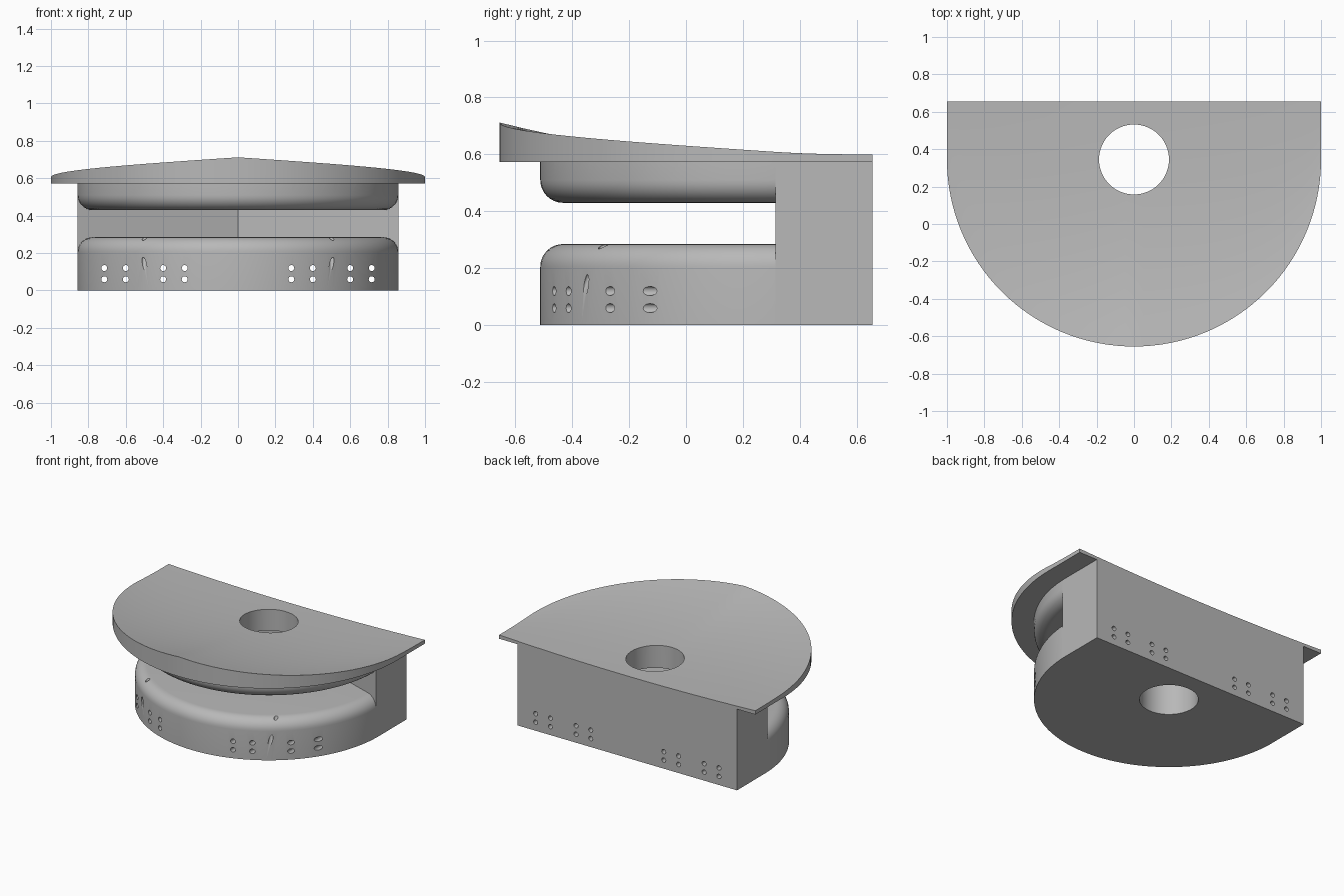
import bpy, bmesh, math
from mathutils import Vector

cube = bpy.data.objects.get("Cube")
if cube:
    bpy.data.objects.remove(cube, do_unlink=True)

CY, BACK = 0.345, 0.655          # arc centre and flat back
R_BODY, R_LID = 0.857, 1.0
LID_Z = 0.573

grey = bpy.data.materials.new("plain grey")
grey.use_nodes = True
colour = (0.48, 0.48, 0.48, 1)
grey.diffuse_color = colour
grey.node_tree.nodes["Principled BSDF"].inputs["Base Color"].default_value = colour


def finish(name, bm):
    bmesh.ops.recalc_face_normals(bm, faces=bm.faces)
    mesh = bpy.data.meshes.new(name)
    bm.to_mesh(mesh)
    bm.free()
    mesh.materials.append(grey)
    ob = bpy.data.objects.new(name, mesh)
    bpy.context.collection.objects.link(ob)
    return ob


def d_outline(r, n=64):
    arc = [(r * math.sin(a), CY - r * math.cos(a))
           for a in (math.pi * (i / n - 0.5) for i in range(n + 1))]
    return [(-r, BACK)] + arc + [(r, BACK)]


def loft(name, sections):
    """Join outlines, given as (points, z), into a closed solid."""
    bm = bmesh.new()
    rings = [[bm.verts.new((x, y, z)) for x, y in pts] for pts, z in sections]
    n = len(rings[0])
    for a, b in zip(rings, rings[1:]):
        for i in range(n):
            j = (i + 1) % n
            bm.faces.new((a[i], a[j], b[j], b[i]))
    bm.faces.new(rings[0])
    bm.faces.new(rings[-1])
    return finish(name, bm)


def pad(name, flat_z, round_z, fillet=0.08, steps=8):
    """Half-round slab whose curved rim is rounded at round_z."""
    s = 1 if round_z > flat_z else -1
    sections = [(d_outline(R_BODY), flat_z)]
    for i in range(steps + 1):
        a = math.pi / 2 * i / steps
        sections.append((d_outline(R_BODY - fillet * (1 - math.cos(a))),
                         round_z - s * fillet * (1 - math.sin(a))))
    return loft(name, sections)


def dished_lid(name, cols=64, rows=14):
    """Half-round lid, high at the front, dished towards the back."""
    bm = bmesh.new()
    top, low = [], []
    for i in range(cols + 1):
        a = math.pi * (i / cols - 0.5)
        x, y0 = R_LID * math.sin(a), CY - R_LID * math.cos(a)
        z_front = 0.712 - 0.067 * abs(a)
        z_back = 0.6 - 0.022 * (1 - x * x)
        t_col, l_col = [], []
        for j in range(rows + 1):
            t = j / rows
            y = y0 + (BACK - y0) * t
            z = z_back + (z_front - z_back) * (1 - t) ** 2.5
            t_col.append(bm.verts.new((x, y, z)))
            l_col.append(bm.verts.new((x, y, LID_Z)))
        top.append(t_col)
        low.append(l_col)
    for i in range(cols):
        for j in range(rows):
            for g in (top, low):
                bm.faces.new((g[i][j], g[i + 1][j], g[i + 1][j + 1], g[i][j + 1]))
        for j in (0, rows):
            bm.faces.new((top[i][j], top[i + 1][j], low[i + 1][j], low[i][j]))
    for i in (0, cols):
        for j in range(rows):
            bm.faces.new((top[i][j], top[i][j + 1], low[i][j + 1], low[i][j]))
    return finish(name, bm)


def rod(name, start, end, r, n=16):
    """Cylinder between two points."""
    start, end = Vector(start), Vector(end)
    axis = end - start
    bm = bmesh.new()
    m = axis.to_track_quat('Z', 'Y').to_matrix().to_4x4()
    m.translation = (start + end) / 2
    bmesh.ops.create_cone(bm, cap_ends=True, segments=n, radius1=r, radius2=r,
                          depth=axis.length, matrix=m)
    return finish(name, bm)


def combine(base, tools, operation):
    """Boolean the tools into the base, then drop them."""
    for t in tools:
        mod = base.modifiers.new(t.name, 'BOOLEAN')
        mod.operation, mod.solver, mod.object = operation, 'EXACT', t
        t.hide_render = True
    deps = bpy.context.evaluated_depsgraph_get()
    mesh = bpy.data.meshes.new_from_object(base.evaluated_get(deps))
    base.modifiers.clear()
    base.data = mesh
    for t in tools:
        bpy.data.objects.remove(t, do_unlink=True)


# Solid parts: two pads joined by a back wall with a V-shaped inner face, and the lid
body = pad("body", 0, 0.285)
upper_pad = pad("upper_pad", LID_Z + 0.002, 0.43)
wall_shape = [(-R_BODY, 0.315), (0, 0.605), (R_BODY, 0.315),
              (R_BODY, BACK), (-R_BODY, BACK)]
back_wall = loft("back_wall", [(wall_shape, 0), (wall_shape, LID_Z + 0.002)])
combine(body, [back_wall, upper_pad, dished_lid("lid")], 'UNION')

# Large vertical bore, small front-to-back holes and slanted holes
cutters = [rod("bore", (0, CY, -0.1), (0, CY, 1), 0.187, 64)]
for side in (-1, 1):
    for x in (0.285, 0.4, 0.6, 0.715):
        for z in (0.06, 0.12):
            cutters.append(rod("hole", (side * x, -1, z), (side * x, 1, z), 0.016))
    cutters.append(rod("slanted_hole", (side * 0.5, -0.385, 0.06),
                       (side * 0.5, -0.268, 0.33), 0.013))
combine(body, cutters, 'DIFFERENCE')

bpy.ops.object.select_all(action='DESELECT')
body.select_set(True)
bpy.context.view_layer.objects.active = body
bpy.ops.object.shade_smooth_by_angle(angle=math.radians(30))
